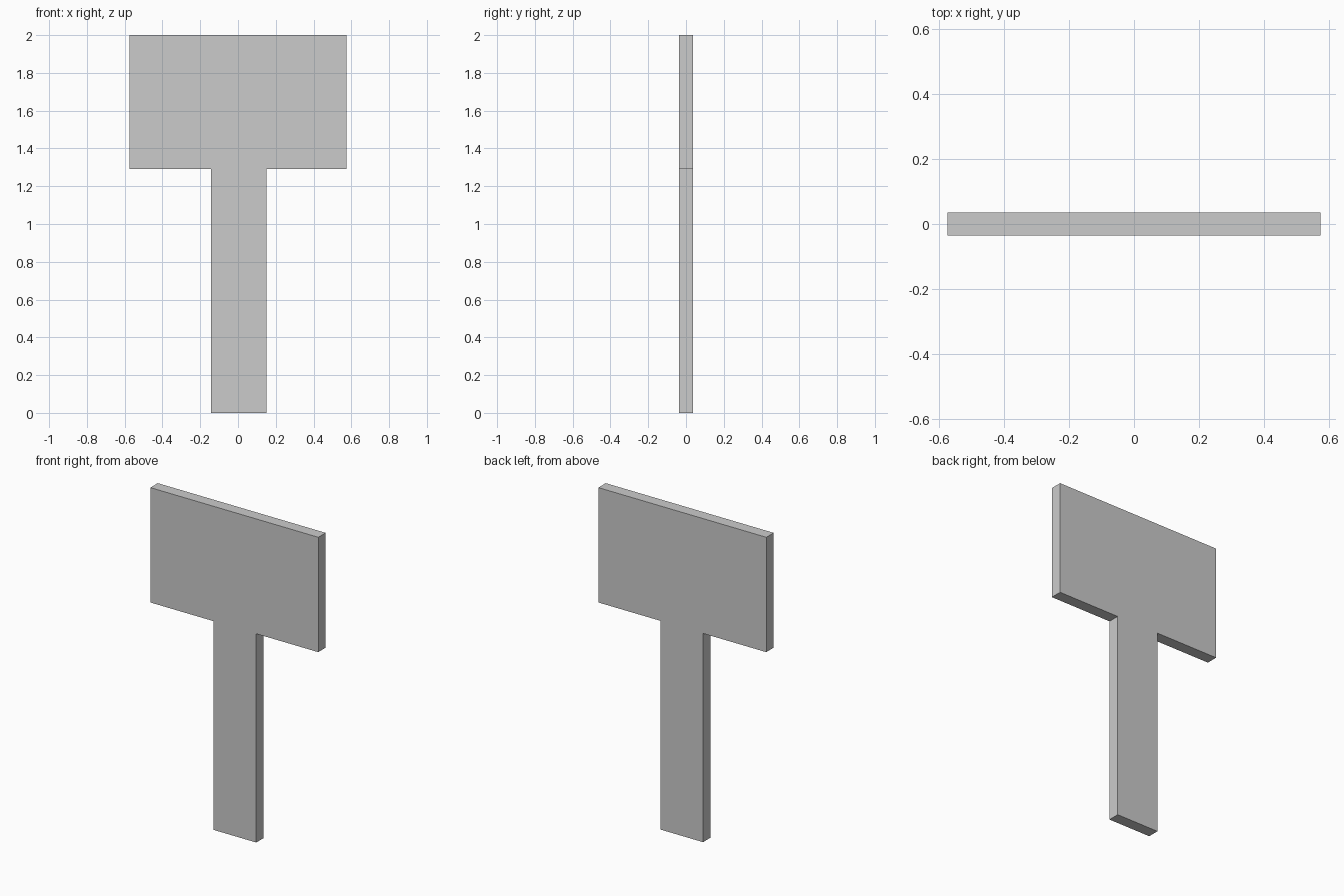
import bpy, bmesh

if "Cube" in bpy.data.objects:
    bpy.data.objects.remove(bpy.data.objects["Cube"])

HALF_W, HALF_T = 0.574, 0.036      # board half width, half thickness
STEM_L, STEM_R = -0.142, 0.150     # post edges (slightly off centre)
Z_JOIN, Z_TOP = 1.29, 2.0

# T-shaped outline of post and board, seen from the front
outline = [(STEM_L, 0), (STEM_R, 0), (STEM_R, Z_JOIN), (HALF_W, Z_JOIN),
           (HALF_W, Z_TOP), (-HALF_W, Z_TOP), (-HALF_W, Z_JOIN), (STEM_L, Z_JOIN)]

# Extrude the outline through the panel thickness
bm = bmesh.new()
front = bm.faces.new([bm.verts.new((x, -HALF_T, z)) for x, z in outline])
result = bmesh.ops.extrude_face_region(bm, geom=[front], use_keep_orig=True)
back_verts = [v for v in result["geom"] if isinstance(v, bmesh.types.BMVert)]
bmesh.ops.translate(bm, verts=back_verts, vec=(0, 2 * HALF_T, 0))
bmesh.ops.recalc_face_normals(bm, faces=bm.faces)

mesh = bpy.data.meshes.new("sign_panel")
bm.to_mesh(mesh)
bm.free()
sign = bpy.data.objects.new("sign_panel", mesh)
bpy.context.collection.objects.link(sign)
